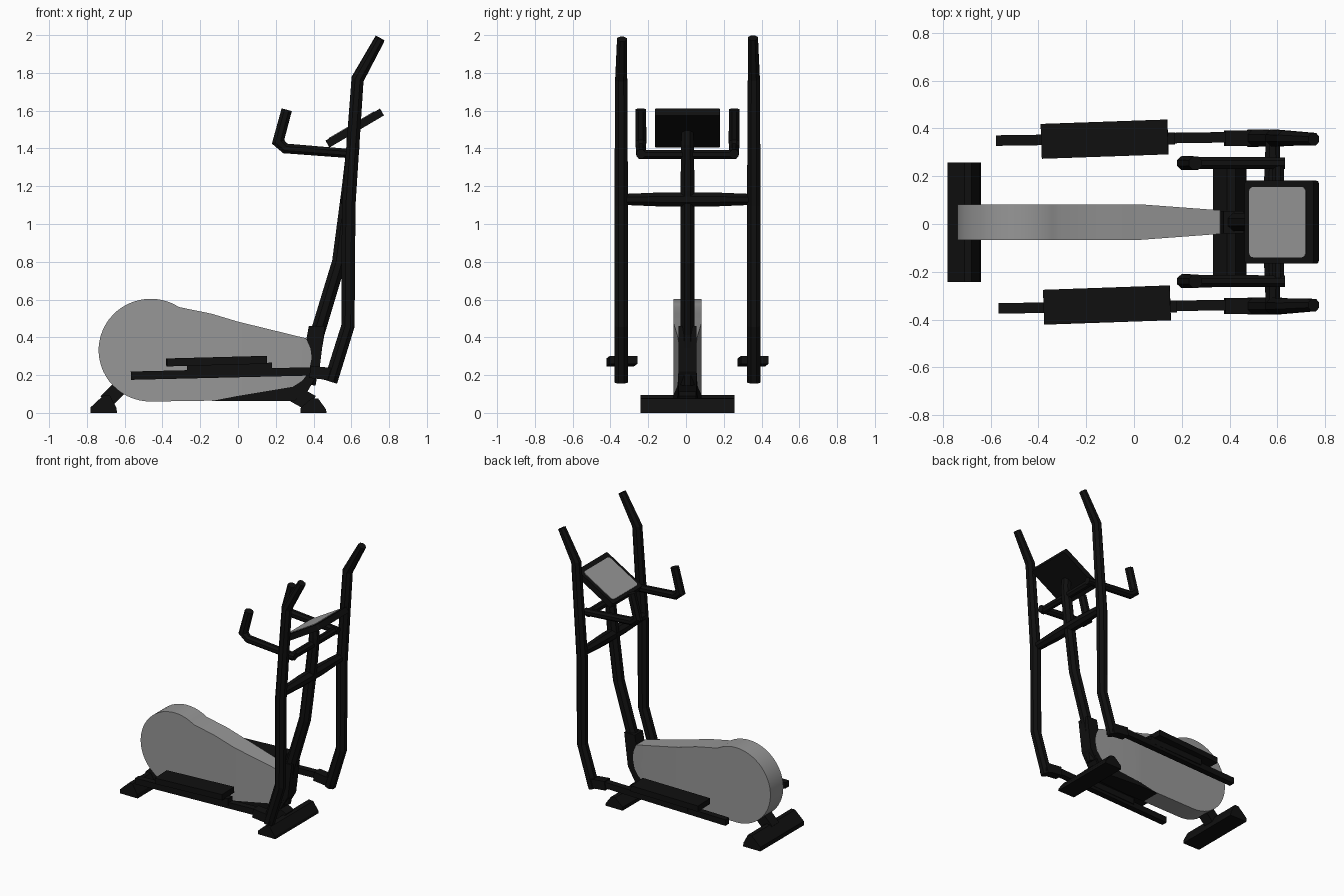
import bpy, bmesh, math
from mathutils import Vector

if "Cube" in bpy.data.objects:
    bpy.data.objects.remove(bpy.data.objects["Cube"])

CY = 0.008  # symmetry plane of the machine


def material(name, v):
    m = bpy.data.materials.new(name)
    m.diffuse_color = (v, v, v, 1)
    m.use_nodes = True
    m.node_tree.nodes["Principled BSDF"].inputs["Base Color"].default_value = m.diffuse_color
    return m


BLACK = material("matte black", 0.005)
GREY = material("mid grey", 0.31)


def finish(name, bm, mat):
    bmesh.ops.recalc_face_normals(bm, faces=bm.faces)
    me = bpy.data.meshes.new(name)
    bm.to_mesh(me)
    bm.free()
    me.materials.append(mat)
    ob = bpy.data.objects.new(name, me)
    bpy.context.collection.objects.link(ob)
    return ob


def prism(name, prof, y0, y1, mat, taper=None):
    """Extrude an xz profile along y; taper=(start x, end x, end scale) narrows it."""
    bm = bmesh.new()
    f = bm.faces.new([bm.verts.new((x, y0, z)) for x, z in prof])
    r = bmesh.ops.extrude_face_region(bm, geom=[f])
    for v in r["geom"]:
        if isinstance(v, bmesh.types.BMVert):
            v.co.y = y1
    if taper:
        a, b, s = taper
        bmesh.ops.bisect_plane(bm, geom=bm.verts[:] + bm.edges[:] + bm.faces[:],
                               plane_co=(a, 0, 0), plane_no=(1, 0, 0))
        c = (y0 + y1) / 2
        for v in bm.verts:
            t = max(0, (v.co.x - a) / (b - a))
            v.co.y = c + (v.co.y - c) * (1 + (s - 1) * t)
    return finish(name, bm, mat)


def tube(name, pts, radii, side=(0, 1, 0), n=8, mat=BLACK):
    """Sweep an n-gon along a path with mitred joints."""
    bm = bmesh.new()
    P = [Vector(p) for p in pts]
    side = Vector(side)
    rings = []
    for i, p in enumerate(P):
        a = (p - P[max(i - 1, 0)]).normalized()
        b = (P[min(i + 1, len(P) - 1)] - p).normalized()
        t = (a + b).normalized()
        up = t.cross(side).normalized()
        s = up.cross(t)
        k = 1 / max(0.5, t.dot(a if i else b))
        ring = []
        for j in range(n):
            w = 2 * math.pi * (j + 0.5) / n
            q = radii[i] / math.cos(math.pi / n)
            ring.append(bm.verts.new(p + s * q * math.cos(w) + up * q * k * math.sin(w)))
        rings.append(ring)
    for r0, r1 in zip(rings, rings[1:]):
        for j in range(n):
            bm.faces.new((r0[j], r0[(j + 1) % n], r1[(j + 1) % n], r1[j]))
    bm.faces.new(rings[0])
    bm.faces.new(rings[-1])
    return finish(name, bm, mat)


def box(name, loc, size, rot=(0, 0, 0), mat=BLACK, bevel=0):
    bm = bmesh.new()
    bmesh.ops.create_cube(bm, size=1)
    for v in bm.verts:
        v.co = Vector(a * b for a, b in zip(v.co, size))
    if bevel:  # round the corners seen from above
        es = [e for e in bm.edges if abs(e.verts[0].co.z - e.verts[1].co.z) > 1e-5]
        bmesh.ops.bevel(bm, geom=es, offset=bevel, segments=3, profile=0.5, affect='EDGES')
    ob = finish(name, bm, mat)
    ob.location = loc
    ob.rotation_euler = rot
    return ob


# Flywheel housing: big round back, sloping to a small nose
prof = []
for i in range(33):
    w = math.radians(57 + (270 - 57) * i / 32)
    prof.append((-0.462 + 0.276 * math.cos(w), 0.332 + 0.272 * math.sin(w)))
prof += [(-0.13, 0.065), (0.0, 0.09), (0.29, 0.138), (0.34, 0.17), (0.375, 0.215),
         (0.39, 0.29), (0.384, 0.34), (0.36, 0.395), (0.0, 0.483), (-0.14, 0.525)]
housing = prism("flywheel_housing", prof, CY - 0.074, CY + 0.074, GREY, (0.03, 0.37, 0.66))
bpy.ops.object.select_all(action='DESELECT')
bpy.context.view_layer.objects.active = housing
housing.select_set(True)
bpy.ops.object.shade_smooth_by_angle(angle=math.radians(20))

# Dark keel under the housing and sleeve at the column foot
prism("keel", [(-0.14, 0.064), (0.30, 0.064), (0.35, 0.11), (0.40, 0.20), (0.38, 0.225),
               (0.34, 0.172), (0.29, 0.14), (0.0, 0.092)],
      CY - 0.074, CY + 0.074, BLACK, (0.03, 0.37, 0.66))
prism("column_sleeve", [(0.30, 0.066), (0.36, 0.10), (0.43, 0.22), (0.46, 0.46), (0.375, 0.46),
                        (0.36, 0.38), (0.38, 0.30), (0.36, 0.2)],
      CY - 0.047, CY + 0.047, BLACK)

# Centre column
tube("column", [(0.375, CY, 0.15), (0.42, CY, 0.42), (0.535, CY, 0.80), (0.585, CY, 1.18),
                (0.61, CY, 1.42), (0.605, CY, 1.51)],
     [0.036, 0.038, 0.037, 0.037, 0.034, 0.03])

# Floor feet with struts
prism("rear_foot", [(-0.78, 0), (-0.64, 0), (-0.645, 0.03), (-0.68, 0.095), (-0.71, 0.095),
                    (-0.78, 0.03)], CY - 0.25, CY + 0.25, BLACK)
prism("front_foot", [(0.33, 0), (0.47, 0), (0.465, 0.02), (0.425, 0.075), (0.39, 0.078),
                     (0.33, 0.025)], CY - 0.25, CY + 0.25, BLACK)
tube("rear_strut", [(-0.70, CY, 0.06), (-0.60, CY, 0.16)], [0.04, 0.04], n=4)
tube("front_strut", [(0.39, CY, 0.05), (0.30, CY, 0.10)], [0.045, 0.045], n=4)

# Moving arms, links and pedals on both sides
for side, s, dx, dz in (("left", 1, -0.005, 0), ("right", -1, 0.005, -0.006)):
    y = CY + s * 0.351
    tube(side + "_swing_arm",
         [(0.49, y, 0.165), (0.582, y, 0.46), (0.586, y, 1.1), (0.633, y, 1.77 + dz),
          (0.752, y - s * 0.004, 1.985 + dz)], [0.036, 0.035, 0.036, 0.032, 0.026])
    box(side + "_arm_bracket", (0.45, y, 0.21), (0.14, 0.065, 0.065), (0, math.radians(6), 0))
    tube(side + "_link", [(-0.572 + dx, y - 0.01, 0.197), (0.40, y + 0.004, 0.22)],
         [0.022, 0.022], n=4)
    box(side + "_link_plate", (-0.05 + dx, y - 0.002, 0.235), (0.45, 0.05, 0.05),
        (0, math.radians(-1.5), 0))
    box(side + "_pedal", (-0.118 + dx, CY + s * 0.347 , 0.274), (0.53, 0.146, 0.042),
        (0, math.radians(-1.5), math.radians(2)))
    # fixed grip
    g = CY + s * 0.247
    tube(side + "_fixed_grip", [(0.63, g, 1.37), (0.25, g, 1.40), (0.212, g, 1.435),
                                (0.258, g, 1.605)], [0.024, 0.026, 0.029, 0.028])
    # pivot half axle, tapering outwards
    tube(side + "_pivot_axle", [(0.58, CY, 1.13), (0.58, CY + s * 0.12, 1.13),
                                (0.58, CY + s * 0.34, 1.13)],
         [0.038, 0.038, 0.029], side=(1, 0, 0))

# Bar joining the fixed grips
tube("grip_crossbar", [(0.603, CY - 0.26, 1.368), (0.603, CY + 0.26, 1.368)],
     [0.025, 0.025], side=(1, 0, 0))

# Console with its screen plate
tilt = math.radians(-30.5)
nrm = Vector((math.sin(tilt), 0, math.cos(tilt)))
c = Vector((0.618, CY, 1.508))
box("console", c, (0.335, 0.346, 0.042), (0, tilt, 0), BLACK, 0.01)
box("console_screen", c + nrm * 0.0215 + Vector((-0.006, 0, -0.0035)), (0.275, 0.295, 0.006),
    (0, tilt, 0), GREY, 0.02)
